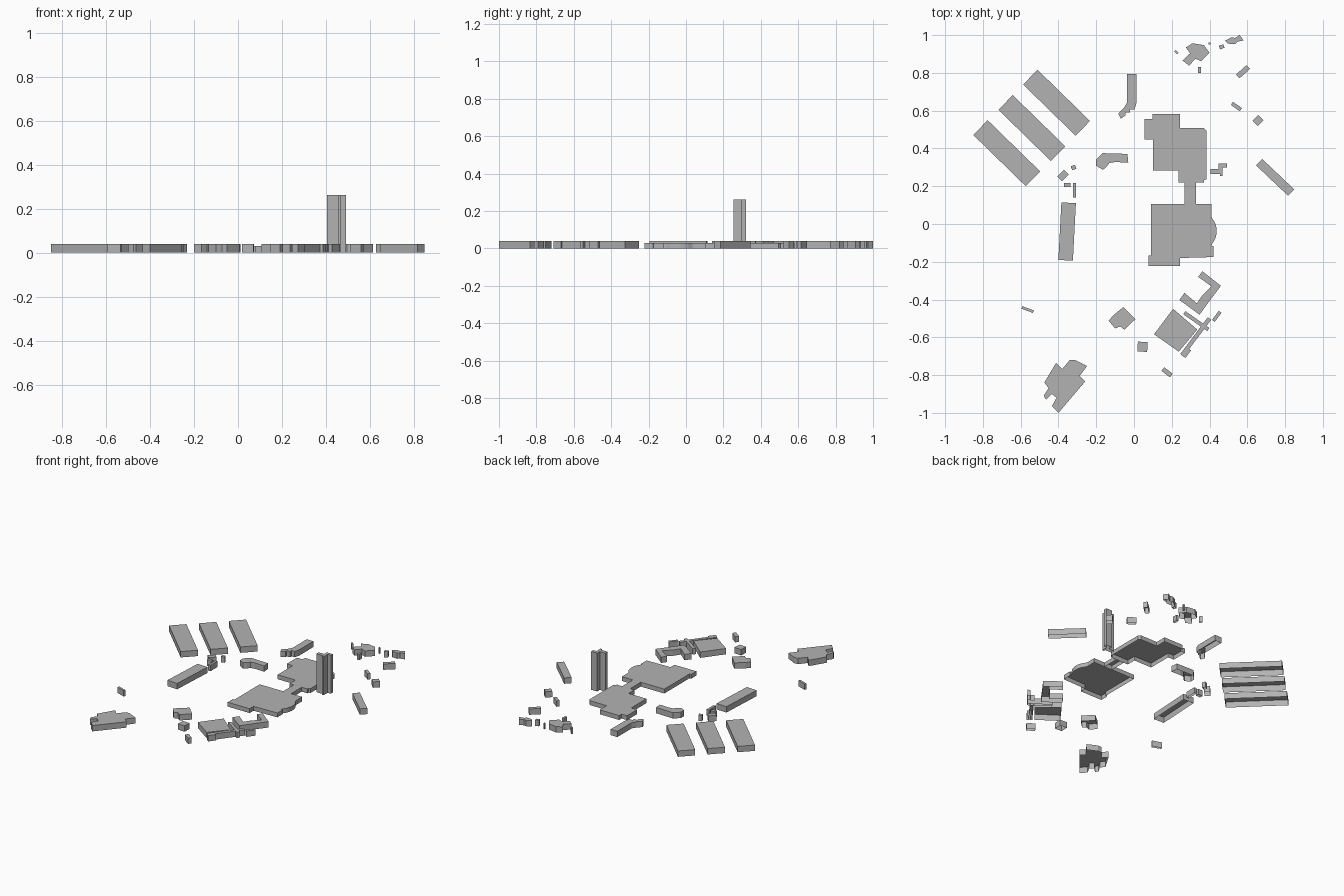
import bpy, bmesh
from math import sin, cos, radians

LOW, STD, TALL = 0.03, 0.04, 0.262

# Mid-grey shared by every building
grey = bpy.data.materials.new("mid_grey")
grey.diffuse_color = (0.45, 0.45, 0.45, 1)


def block(name, pts, h=STD):
    """Roof and walls over a footprint, open underneath."""
    area = sum(a[0] * b[1] - b[0] * a[1] for a, b in zip(pts, pts[1:] + pts[:1]))
    if area < 0:
        pts = pts[::-1]
    bm = bmesh.new()
    low = [bm.verts.new((x, y, 0)) for x, y in pts]
    top = [bm.verts.new((x, y, h)) for x, y in pts]
    bm.faces.new(top)
    n = len(pts)
    for i in range(n):
        j = (i + 1) % n
        bm.faces.new((low[i], low[j], top[j], top[i]))
    me = bpy.data.meshes.new(name)
    bm.to_mesh(me)
    bm.free()
    me.materials.append(grey)
    ob = bpy.data.objects.new(name, me)
    bpy.context.collection.objects.link(ob)
    return ob


def rect(name, x, y, length, width, angle=0, h=STD):
    """Rectangular building turned about its centre."""
    c, s = cos(radians(angle)), sin(radians(angle))
    corners = [(-1, -1), (1, -1), (1, 1), (-1, 1)]
    block(name, [(x + (u * length * c - v * width * s) / 2,
                  y + (u * length * s + v * width * c) / 2) for u, v in corners], h)


# Three parallel long sheds
for i, (x, y) in enumerate([(-0.41, 0.642), (-0.541, 0.508), (-0.674, 0.375)]):
    rect(f"long_shed_{i + 1}", x, y, 0.388, 0.109, -44.3)

# North hall, link and south hall with its rounded bay
block("north_hall", [(0.055, 0.557), (0.097, 0.557), (0.097, 0.583), (0.243, 0.583),
                     (0.243, 0.508), (0.37, 0.508), (0.383, 0.495), (0.383, 0.237),
                     (0.37, 0.232), (0.37, 0.22), (0.235, 0.22), (0.235, 0.284),
                     (0.1, 0.284), (0.1, 0.448), (0.055, 0.448)], LOW)
rect("hall_link", 0.297, 0.163, 0.06, 0.116, 0, LOW)
bay = [(0.345 + 0.093 * cos(radians(a)), -0.037 + 0.1 * sin(radians(a)))
       for a in range(42, -43, -12)]
block("south_hall", [(0.09, 0.106), (0.41, 0.106), (0.41, 0.04)] + bay +
      [(0.41, -0.117), (0.42, -0.117), (0.42, -0.175), (0.243, -0.18),
       (0.243, -0.222), (0.078, -0.222), (0.078, -0.167), (0.09, -0.167)], LOW)

# High-rise with stepped plan
block("tower", [(0.405, 0.266), (0.405, 0.291), (0.447, 0.291), (0.447, 0.32),
                (0.492, 0.32), (0.492, 0.298), (0.468, 0.298), (0.468, 0.254),
                (0.456, 0.254), (0.456, 0.266)], TALL)

# Bent blocks north-west of the halls
block("bent_block_north", [(-0.038, 0.795), (0.012, 0.795), (0.012, 0.637), (0.003, 0.607),
                           (-0.02, 0.607), (-0.02, 0.59), (-0.045, 0.59),
                           (-0.045, 0.575), (-0.07, 0.557), (-0.083, 0.585),
                           (-0.055, 0.612), (-0.038, 0.64)])
block("bent_block_south", [(-0.2, 0.34), (-0.165, 0.375), (-0.035, 0.371),
                           (-0.03, 0.325), (-0.1, 0.328), (-0.13, 0.323),
                           (-0.145, 0.303), (-0.165, 0.287), (-0.2, 0.308)])

# West block and its outbuildings
rect("west_block", -0.354, -0.04, 0.305, 0.077, 87)
rect("west_hut_1", -0.376, 0.257, 0.05, 0.036, 45)
rect("west_hut_2", -0.32, 0.299, 0.024, 0.022, 20)
rect("west_hut_3", -0.354, 0.206, 0.034, 0.022)
rect("west_hut_4", -0.315, 0.178, 0.017, 0.076)
rect("far_west_hut", -0.563, -0.453, 0.065, 0.014, -20)

# South-west building
block("southwest_building", [(-0.312, -0.72), (-0.248, -0.752), (-0.288, -0.805),
                             (-0.258, -0.833), (-0.4, -1.0), (-0.435, -0.965),
                             (-0.41, -0.92), (-0.435, -0.9), (-0.465, -0.93),
                             (-0.478, -0.91), (-0.452, -0.868), (-0.475, -0.84),
                             (-0.412, -0.735), (-0.38, -0.768), (-0.34, -0.72)])

# Buildings south of the halls
block("south_house", [(-0.134, -0.512), (-0.11, -0.484), (-0.057, -0.44),
                      (0.007, -0.504), (-0.05, -0.56), (-0.073, -0.542), (-0.1, -0.553)])
rect("south_hut", 0.045, -0.65, 0.052, 0.052, -3)
rect("south_small_hut", 0.175, -0.785, 0.056, 0.024, -37)

# South-east courtyard complex with crossing covered walks
block("courtyard_block", [(0.207, -0.449), (0.335, -0.559), (0.237, -0.676), (0.106, -0.584)])
block("stepped_wing", [(0.24, -0.402), (0.267, -0.365), (0.333, -0.42), (0.362, -0.377),
                       (0.41, -0.33), (0.34, -0.28), (0.362, -0.25), (0.46, -0.327),
                       (0.4, -0.407), (0.347, -0.48)])
rect("long_walk", 0.327, -0.597, 0.242, 0.022, 53)
rect("cross_walk", 0.33, -0.514, 0.155, 0.02, -35)
rect("walk_end", 0.277, -0.682, 0.05, 0.025, 53)
rect("east_strip", 0.438, -0.489, 0.06, 0.018, 53)

# North-east cluster
block("northeast_building", [(0.275, 0.935), (0.31, 0.957), (0.37, 0.947), (0.4, 0.907),
                             (0.355, 0.862), (0.325, 0.875), (0.292, 0.838),
                             (0.257, 0.866), (0.297, 0.903)])
block("northeast_terrace", [(0.482, 0.97), (0.515, 0.988), (0.535, 0.985), (0.56, 1.0),
                            (0.58, 0.972), (0.547, 0.965), (0.535, 0.952), (0.497, 0.955)])
rect("east_bar", 0.747, 0.247, 0.234, 0.047, -43.5)
small = [(0.657, 0.548, 0.044, 0.04, 45), (0.542, 0.622, 0.058, 0.02, -35),
         (0.577, 0.806, 0.075, 0.027, 42), (0.347, 0.816, 0.015, 0.032, 0),
         (0.464, 0.938, 0.025, 0.02, 20), (0.224, 0.91, 0.02, 0.012, -45),
         (0.4, 0.955, 0.01, 0.01, 0)]
for i, s in enumerate(small):
    rect(f"northeast_hut_{i + 1}", *s)
